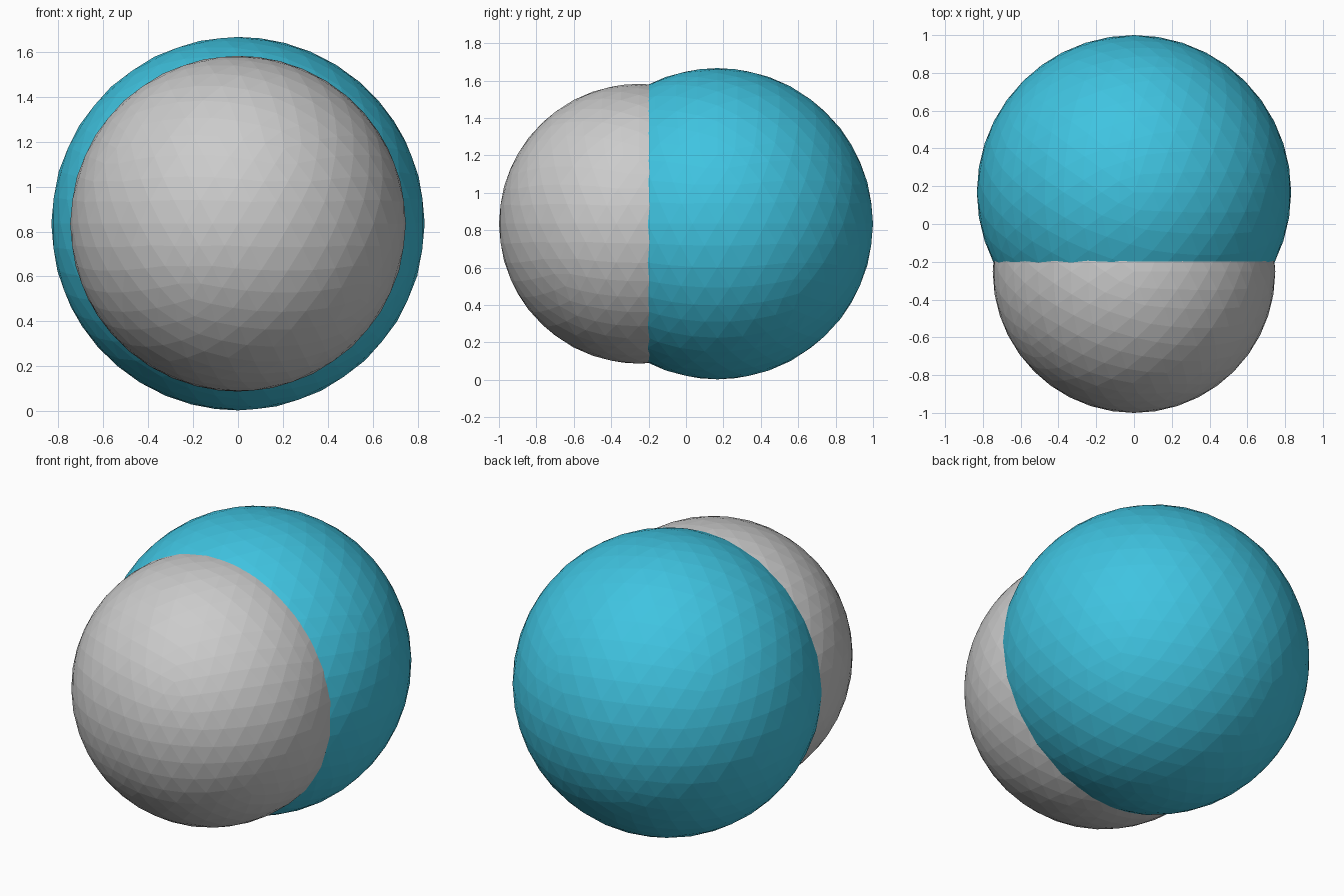
import bpy

if "Cube" in bpy.data.objects:
    bpy.data.objects.remove(bpy.data.objects["Cube"])


def ball(name, radius, y, z):
    # Flat-faced icosphere
    bpy.ops.mesh.primitive_ico_sphere_add(subdivisions=4, radius=radius, location=(0, y, z))
    obj = bpy.context.object
    obj.name = name
    return obj


CENTRE_Z = 0.835

# Large blue ball at the back
back_ball = ball("back_ball", 0.832, 0.168, CENTRE_Z)
blue = bpy.data.materials.new("blue")
blue.diffuse_color = (0.05, 0.55, 0.75, 1)
blue.use_nodes = True
blue.node_tree.nodes["Principled BSDF"].inputs["Base Color"].default_value = blue.diffuse_color
back_ball.data.materials.append(blue)

# Smaller grey ball overlapping its front
front_ball = ball("front_ball", 0.748, -0.252, CENTRE_Z)
